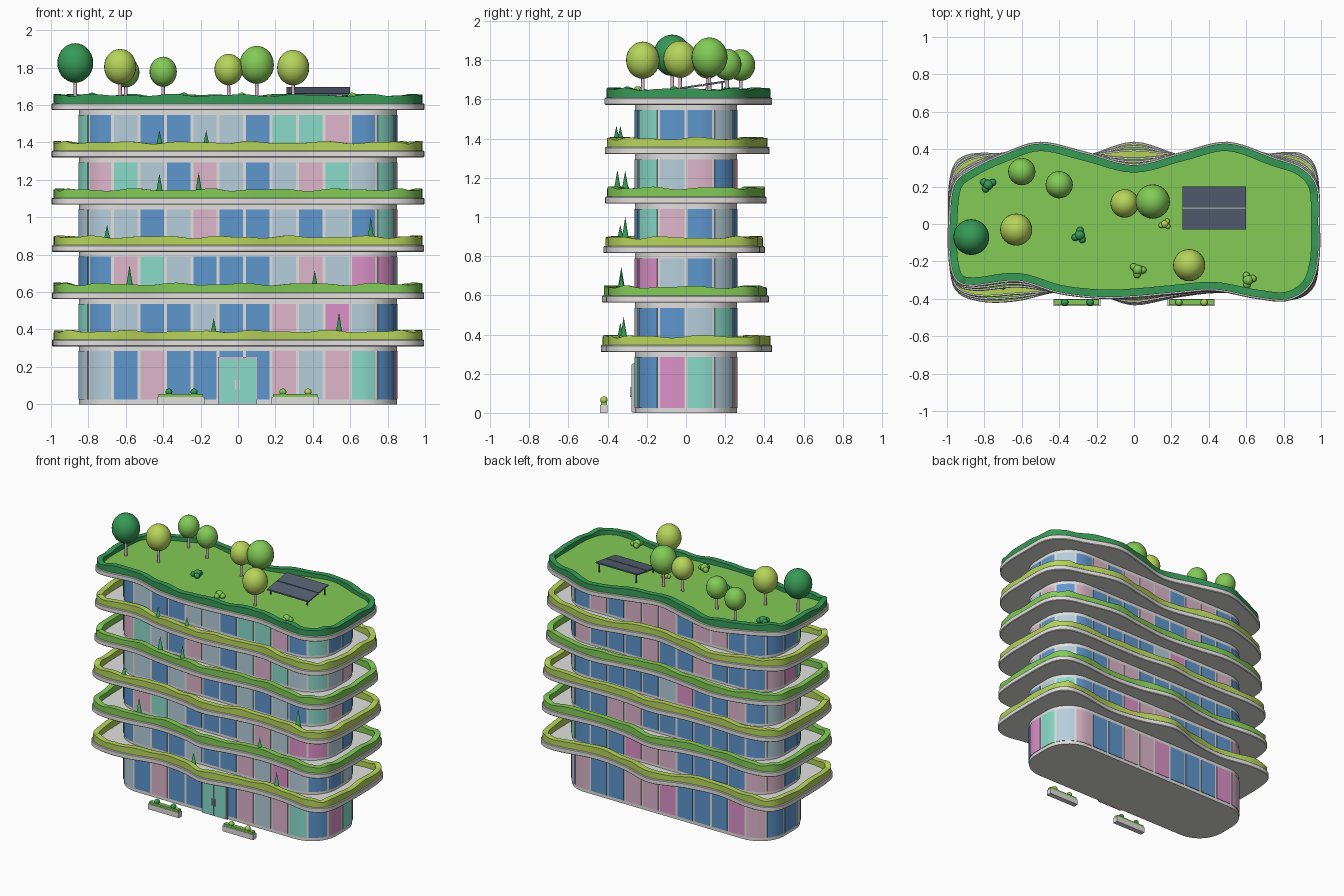
import bpy, bmesh, math, random
from mathutils import Vector, Matrix

if "Cube" in bpy.data.objects:
    bpy.data.objects.remove(bpy.data.objects["Cube"])
random.seed(4)

# ---------- colours ----------
def mat(name, r, g, b):
    m = bpy.data.materials.new(name)
    lin = [((c / 255 + 0.055) / 1.055) ** 2.4 for c in (r, g, b)]
    m.diffuse_color = (*lin, 1)
    m.use_nodes = True
    m.node_tree.nodes["Principled BSDF"].inputs["Base Color"].default_value = m.diffuse_color
    return m

GREY = mat("concrete", 225, 224, 222)
BLUE = mat("blue_glass", 95, 151, 207)
LIGHT = mat("pale_blue_glass", 182, 207, 221)
PINK = mat("pale_pink_glass", 222, 182, 203)
MAG = mat("magenta_glass", 220, 146, 202)
TEAL = mat("teal_glass", 138, 220, 202)
DARK = mat("dark_green", 54, 154, 86)
MID = mat("leaf_green", 131, 203, 86)
YEL = mat("lime_green", 183, 212, 90)
SLATE = mat("slate", 86, 97, 116)

# ---------- helpers ----------
def finish(bm, name, mats, smooth=None):
    bmesh.ops.recalc_face_normals(bm, faces=bm.faces)
    me = bpy.data.meshes.new(name)
    bm.to_mesh(me)
    bm.free()
    ob = bpy.data.objects.new(name, me)
    bpy.context.collection.objects.link(ob)
    for m in mats:
        me.materials.append(m)
    if smooth:
        bpy.context.view_layer.objects.active = ob
        ob.select_set(True)
        bpy.ops.object.shade_smooth_by_angle(angle=math.radians(smooth))
        ob.select_set(False)
    return ob

def loft(name, rings, m, cap=True, smooth=35):
    """Skin rings of points; cap the ends, or join last ring to first."""
    bm = bmesh.new()
    vs = [[bm.verts.new(p) for p in r] for r in rings]
    n = len(vs[0])
    pairs = list(zip(vs, vs[1:])) + ([] if cap else [(vs[-1], vs[0])])
    for a, b in pairs:
        for i in range(n):
            j = (i + 1) % n
            bm.faces.new((a[i], a[j], b[j], b[i]))
    if cap:
        bm.faces.new(vs[0][::-1])
        bm.faces.new(vs[-1])
    return finish(bm, name, [m], smooth)

def box(name, x0, x1, y0, y1, z0, z1, m):
    return loft(name, [[(x0, y0, z), (x1, y0, z), (x1, y1, z), (x0, y1, z)] for z in (z0, z1)], m, smooth=None)

def balls(name, items, m):
    bm = bmesh.new()
    for x, y, z, r, rz in items:
        bmesh.ops.create_uvsphere(bm, u_segments=24, v_segments=14, radius=1,
                                  matrix=Matrix.Translation((x, y, z)) @ Matrix.Diagonal((r, r, rz, 1)))
    return finish(bm, name, [m], 60)

def cone(name, x, y, z0, z1, r0, r1, m, seg=12):
    bm = bmesh.new()
    bmesh.ops.create_cone(bm, cap_ends=True, segments=seg, radius1=r0, radius2=r1, depth=z1 - z0,
                          matrix=Matrix.Translation((x, y, (z0 + z1) / 2)))
    return finish(bm, name, [m], 50)

# ---------- wavy slab outlines: roof and lowest balcony, blended between ----------
ROOF = [(.995, 0), (.985, .2), (.9, .305), (.75, .36), (.5, .44), (.25, .385), (0, .325), (-.25, .385),
        (-.5, .44), (-.7, .38), (-.87, .30), (-.97, .21), (-.995, 0), (-.99, -.2), (-.95, -.31),
        (-.85, -.335), (-.62, -.312), (-.4, -.375), (-.18, -.4), (0, -.395), (.22, -.375), (.43, -.36),
        (.65, -.4), (.82, -.412), (.94, -.34), (.99, -.2)]
BASE = [(.995, 0), (.985, .25), (.93, .36), (.8, .385), (.5, .34), (.25, .37), (0, .44), (-.25, .37),
        (-.5, .34), (-.75, .38), (-.92, .36), (-.985, .25), (-.995, 0), (-.985, -.25), (-.94, -.37),
        (-.8, -.418), (-.62, -.412), (-.4, -.365), (-.18, -.385), (0, -.435), (.22, -.395), (.43, -.37),
        (.65, -.378), (.85, -.405), (.96, -.34), (.99, -.2)]
BLEND = [0, .15, .33, .72, .87, 1]

def outline(t, inset=0.0):
    c = [Vector(a).lerp(Vector(b), t) for a, b in zip(BASE, ROOF)]
    n, pts = len(c), []
    for i in range(n):
        p0, p1, p2, p3 = (c[(i + k) % n] for k in (-1, 0, 1, 2))
        for k in range(6):
            u = k / 6
            pts.append(0.5 * (2 * p1 + (p2 - p0) * u + (2 * p0 - 5 * p1 + 4 * p2 - p3) * u * u
                              + (3 * p1 - p0 - 3 * p2 + p3) * u ** 3))
    out = []
    for i, p in enumerate(pts):
        d = (pts[(i + 1) % len(pts)] - pts[i - 1]).normalized()
        out.append(p + Vector((-d.y, d.x)) * inset)
    return out

def ring(pts, z):
    return [(p[0], p[1], z) for p in pts]

# ---------- slabs with planted hedges ----------
SLABS = [0.31 + 0.2525 * i for i in range(6)]
TH = 0.036
for i, z in enumerate(SLABS):
    t = BLEND[i]
    loft(f"slab_{i+1}", [ring(outline(t, .004), z), ring(outline(t), z + .004),
                         ring(outline(t), z + TH - .004), ring(outline(t, .004), z + TH)], GREY)
    a, b = outline(t, .01), outline(t, .05)
    wave = [z + TH + .044 + .005 * math.sin(k * 2 * math.pi * 15 / len(a) + i * 1.7)
            + .003 * math.sin(k * 2 * math.pi * 26 / len(a)) for k in range(len(a))]
    top = lambda pts: [(p[0], p[1], w) for p, w in zip(pts, wave)]
    loft(f"hedge_{i+1}", [ring(a, z + TH), top(a), top(b), ring(b, z + TH)],
         DARK if i == 5 else (YEL, MID)[i % 2], cap=False)
LAWN = SLABS[5] + TH + .012
loft("roof_lawn", [ring(outline(1, .045), LAWN - .014), ring(outline(1, .045), LAWN)], MID)

# ---------- core with a ring of 29 glass panels per floor ----------
HX, HY, R, N = .85, .26, .2, 29
SIDES = [("l", HY - R), ("a", 0), ("l", 2 * (HX - R)), ("a", 1), ("l", 2 * (HY - R)), ("a", 2),
         ("l", 2 * (HX - R)), ("a", 3), ("l", HY - R)]
PER = 4 * (HX - R) + 4 * (HY - R) + 2 * math.pi * R

def core_pt(s, off=0.0):
    """Point on the rounded rectangle at arc length s, counter-clockwise from +x."""
    s %= PER
    p, ang = Vector((HX, 0)), 0.0
    for kind, v in SIDES:
        ln = v if kind == "l" else R * math.pi / 2
        d = min(s, ln)
        nrm = Vector((math.cos(ang), math.sin(ang)))
        if kind == "l":
            p = p + Vector((-nrm.y, nrm.x)) * d
        else:
            ang += d / R
            n2 = Vector((math.cos(ang), math.sin(ang)))
            p = p + (n2 - nrm) * R
        s -= d
        if s <= 1e-9:
            break
    return p + Vector((math.cos(ang), math.sin(ang))) * off

core = [core_pt(PER * k / (N * 4)) for k in range(N * 4)]
loft("core_wall", [ring(core, 0), ring(core, SLABS[5] + .01)], GREY)

GLASS = {"B": BLUE, "L": LIGHT, "P": PINK, "M": MAG, "T": TEAL}
KEYS = list(GLASS)
# panels from the left corner along the front, round the right side (and the back on the ground floor)
ROWS = ["LLBPBBBBPLPTBMTLPBBPPMBBBMPBB", "TBLBBLBBPLMLBBLT", "BBPTLBBBLPLMMLBL",
        "LLLBLPBBLBLBTPBL", "TPTLBPLBLPTLTLPB", "TBLBBLLBTTPBTBBL"]
PITCH, GAP = PER / N, .008
for f, row in enumerate(ROWS):
    z0 = .025 if f == 0 else SLABS[f - 1] + TH + .02
    z1 = SLABS[f] - .026
    bm = bmesh.new()
    for i in range(N):
        k = (i - 15) % N
        key = row[k] if k < len(row) else random.choice("BBBBBBPPPPLM")
        ss = [i * PITCH + GAP + (PITCH - 2 * GAP) * j / 5 for j in range(6)]
        cols = []
        for s in ss:
            o, q = core_pt(s, .004), core_pt(s, -.002)
            cols.append([bm.verts.new((p.x, p.y, z)) for p, z in ((q, z0), (o, z0), (o, z1), (q, z1))])
        fs = [bm.faces.new((a[m], b[m], b[(m + 1) % 4], a[(m + 1) % 4]))
              for a, b in zip(cols, cols[1:]) for m in range(4)]
        fs += [bm.faces.new(cols[0]), bm.faces.new(cols[-1][::-1])]
        for fc in fs:
            fc.material_index = KEYS.index(key)
    finish(bm, f"windows_{f+1}", list(GLASS.values()), 35)

# ---------- entrance ----------
box("door_frame", -.106, .102, -.272, -.25, 0, .252, PINK)
for n, x0, x1, h in (("left", -.1, -.005, -.014), ("right", .001, .096, .01)):
    box(f"door_{n}", x0, x1, -.279, -.262, .004, .246, TEAL)
    box(f"door_handle_{n}", h - .002, h + .002, -.287, -.279, .08, .13, GREY)

# ---------- street planters ----------
for n, s, cols in (("left", -1, (DARK, DARK)), ("right", 1, (MID, YEL))):
    a, b = sorted((s * .18, s * .43))
    box(f"planter_{n}", a, b, -.438, -.4, 0, .04, GREY)
    box(f"planter_green_{n}", a + .006, b - .006, -.434, -.404, .04, .056, MID)
    for j, m in enumerate(cols):
        x = (a + .06, b - .055)[j]
        balls(f"planter_bush_{n}_{j}", [(x, -.419, .066, .019, .018)], m)

# ---------- roof trees ----------
TREES = [(-.87, -.07, 1.825, .096, DARK), (-.63, -.03, 1.805, .086, YEL), (-.6, .28, 1.775, .073, MID),
         (-.4, .21, 1.778, .073, MID), (-.05, .11, 1.79, .076, YEL), (.1, .12, 1.815, .092, MID),
         (.295, -.22, 1.8, .086, YEL)]
for i, (x, y, z, r, m) in enumerate(TREES):
    cone(f"tree_trunk_{i+1}", x, y, LAWN - .005, z, .01, .007, PINK)
    balls(f"tree_crown_{i+1}", [(x, y, z, r, r * 1.1)], m)

# ---------- roof bushes ----------
for i, (x, y, m) in enumerate([(-.78, .21, DARK), (-.29, -.06, DARK), (.02, -.245, MID),
                               (.165, 0, YEL), (.61, -.3, MID)]):
    r = .02 if m == YEL else .027
    items = [(x, y, LAWN + r * .7, r, r)]
    for a in (.5, 2.6, 4.2):
        items.append((x + r * math.cos(a + i), y + r * .95 * math.sin(a + i), LAWN + r * .5, r * .72, r * .72))
    balls(f"roof_bush_{i+1}", items, m)

# ---------- solar panels on legs ----------
def tilt(y):
    return 1.655 + (y + .03) / .23 * .035
for n, y0, y1 in (("front", -.03, .082), ("back", .088, .2)):
    loft(f"solar_panel_{n}", [[(x, y, tilt(y) + d) for x, y in ((.26, y0), (.6, y0), (.6, y1), (.26, y1))]
                              for d in (-.004, .006)], SLATE, smooth=None)
box("solar_rail", .26, .6, .08, .09, tilt(.085) - .008, tilt(.085) - .002, GREY)
for x in (.28, .58):
    for y in (-.015, .185):
        cone(f"solar_leg_{x}_{y}", x, y, LAWN - .005, tilt(y), .005, .005, SLATE, 8)

# ---------- small conifers on the balconies ----------
for i, (lv, x, y, top) in enumerate([(0, -.13, -.335, .46), (0, .54, -.318, .49), (1, -.58, -.33, .745),
                                     (1, .41, -.33, .715), (2, -.7, -.335, .96), (2, .71, -.31, 1.0),
                                     (3, -.42, -.31, 1.235), (3, -.21, -.35, 1.24), (4, -.42, -.335, 1.465),
                                     (4, -.17, -.355, 1.465)]):
    cone(f"conifer_{i+1}", x, y, SLABS[lv] + TH, top, .024, 0, DARK, 10)
